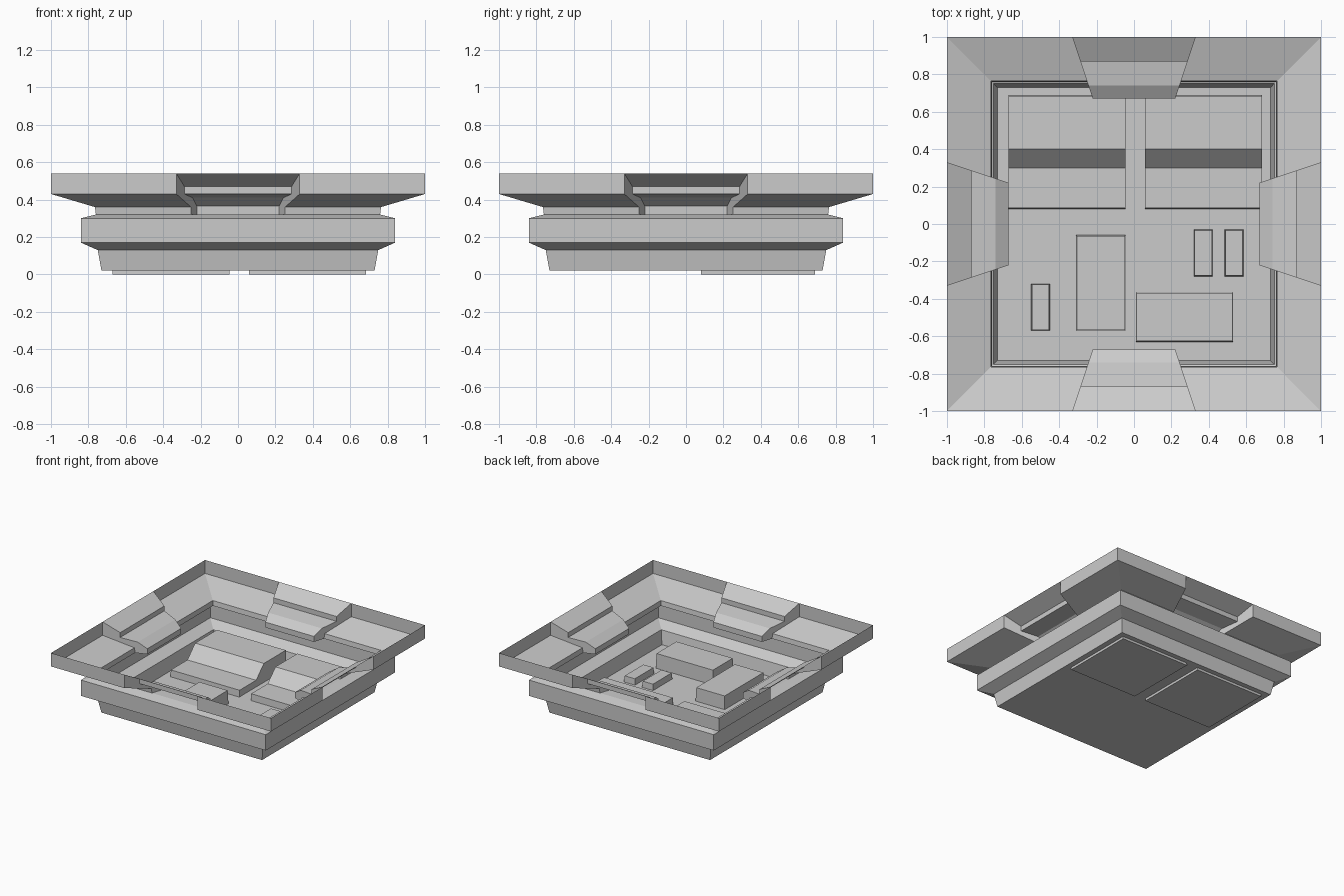
import bpy, bmesh
from mathutils import Matrix, Vector

cube = bpy.data.objects.get("Cube")
if cube:
    bpy.data.objects.remove(cube, do_unlink=True)

grey = bpy.data.materials.new("light_grey")
grey.use_nodes = True
colour = (0.6, 0.6, 0.6, 1)
grey.diffuse_color = colour
grey.node_tree.nodes["Principled BSDF"].inputs["Base Color"].default_value = colour


def finish(name, bm):
    bmesh.ops.remove_doubles(bm, verts=bm.verts, dist=0.0005)
    bmesh.ops.recalc_face_normals(bm, faces=bm.faces)
    mesh = bpy.data.meshes.new(name)
    bm.to_mesh(mesh)
    bm.free()
    mesh.materials.append(grey)
    ob = bpy.data.objects.new(name, mesh)
    bpy.context.collection.objects.link(ob)
    return ob


def face(bm, points):
    return bm.faces.new([bm.verts.new(p) for p in points])


# Profiles are (distance from centre, height)
RIM = [(1, 0.54), (1, 0.43), (0.765, 0.36), (0.76, 0.32)]
HULL = [(0.76, 0.32), (0.84, 0.30), (0.84, 0.17), (0.75, 0.13), (0.73, 0.02)]
CHUTE = [(1, 0.54), (0.87, 0.47), (0.87, 0.43), (0.74, 0.41),
         (0.67, 0.365), (0.67, 0.32), (0.76, 0.32)]


def half_width(r):
    return 0.22 + (r - 0.67) / 3


# Four-sided thin shell, with a tapered chute in the middle of each side
shell = bmesh.new()
chutes = bmesh.new()
for turn in range(4):
    spin = Matrix.Rotation(turn * 1.5707963, 4, 'Z')

    def panel(bm, points):
        face(bm, [spin @ Vector(p) for p in points])

    for s in (-1, 1):
        # rim and funnel beside the chute
        for (r, z), (q, y) in zip(RIM, RIM[1:]):
            panel(shell, [(s * half_width(r), r, z), (s * r, r, z),
                          (s * q, q, y), (s * half_width(q), q, y)])
        # cheek closing the chute against the rim
        outline = CHUTE + RIM[:0:-1][1:]
        panel(chutes, [(s * half_width(r), r, z) for r, z in outline])
    for (r, z), (q, y) in zip(HULL, HULL[1:]):
        panel(shell, [(-r, r, z), (r, r, z), (q, q, y), (-q, q, y)])
    for (r, z), (q, y) in zip(CHUTE, CHUTE[1:]):
        a, b = half_width(r), half_width(q)
        panel(chutes, [(-a, r, z), (a, r, z), (b, q, y), (-b, q, y)])

f, z = HULL[-1]
face(shell, [(-f, -f, z), (f, -f, z), (f, f, z), (-f, f, z)])
finish("tray_shell", shell)
finish("side_chutes", chutes)


# Stepped blocks at the back, passing through the floor
def stepped_block(name, x0, x1):
    bm = bmesh.new()
    profile = [(0.08, 0), (0.085, 0.075), (0.30, 0.075),
               (0.40, 0.175), (0.685, 0.175), (0.69, 0)]
    side = face(bm, [(x0, y, z) for y, z in profile])
    new = bmesh.ops.extrude_face_region(bm, geom=[side])["geom"]
    bmesh.ops.translate(bm, vec=(x1 - x0, 0, 0),
                        verts=[v for v in new if isinstance(v, bmesh.types.BMVert)])
    finish(name, bm)


stepped_block("right_stepped_block", -0.67, -0.045)
stepped_block("left_stepped_block", 0.06, 0.685)


# Plain floor boxes, slightly tapered
def floor_box(name, x0, x1, y0, y1, top, taper=0.004):
    bm = bmesh.new()
    bmesh.ops.create_cube(bm, size=1)
    for v in bm.verts:
        inset = taper if v.co.z > 0 else 0
        v.co = ((x0 + x1) / 2 + v.co.x * (x1 - x0 - 2 * inset),
                (y0 + y1) / 2 + v.co.y * (y1 - y0 - 2 * inset),
                top if v.co.z > 0 else 0.02)
    bmesh.ops.delete(bm, geom=[f for f in bm.faces if f.normal.z < -0.9],
                     context='FACES_ONLY')
    finish(name, bm)


floor_box("long_box", -0.31, -0.045, -0.57, -0.06, 0.13)
floor_box("wide_box", 0.01, 0.53, -0.63, -0.365, 0.14)
floor_box("small_box_inner", 0.32, 0.42, -0.28, -0.03, 0.07)
floor_box("small_box_outer", 0.485, 0.585, -0.28, -0.03, 0.07)
floor_box("small_box_right", -0.55, -0.45, -0.57, -0.32, 0.07)
